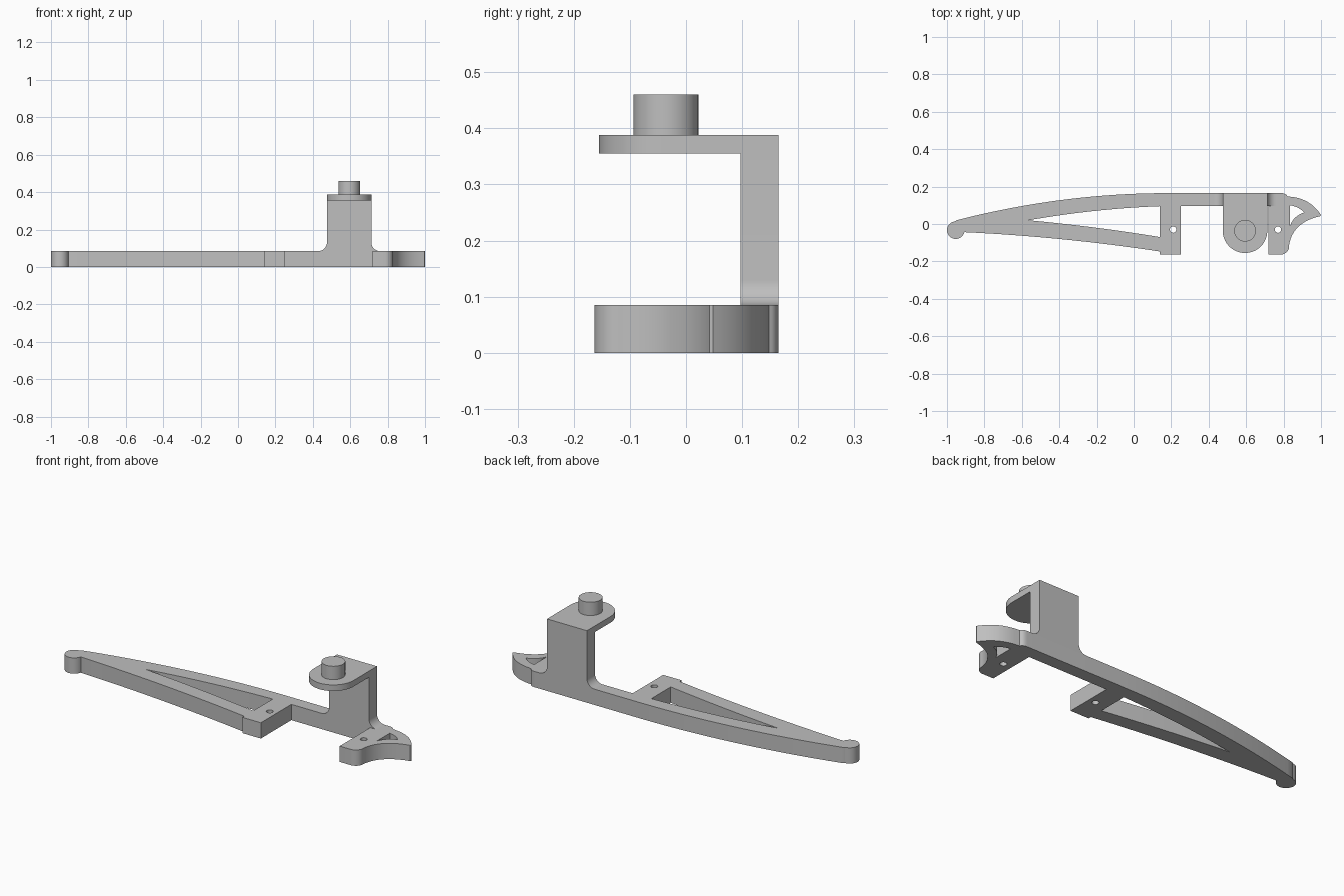
import bpy, bmesh
from math import cos, sin, pi, radians
from mathutils import Matrix

cube = bpy.data.objects.get("Cube")
if cube:
    bpy.data.objects.remove(cube, do_unlink=True)

grey = bpy.data.materials.new("plain grey")
grey.use_nodes = True
colour = (0.52, 0.52, 0.52, 1)
grey.diffuse_color = colour
for node in grey.node_tree.nodes:
    if node.type == 'BSDF_PRINCIPLED':
        node.inputs["Base Color"].default_value = colour


def arc(cx, cy, r, start, end, n=12):
    angles = [radians(start + (end - start) * i / n) for i in range(n + 1)]
    return [(cx + r * cos(a), cy + r * sin(a)) for a in angles]


def circle(cx, cy, r, n=40):
    return arc(cx, cy, r, 0, 360, n)[:-1]


def bend(a, mid, b, n=16):
    """Parabola from a to b that passes through mid."""
    ctrl = [2 * m - (p + q) / 2 for p, m, q in zip(a, mid, b)]
    pts = []
    for i in range(n + 1):
        t = i / n
        pts.append(tuple((1 - t) ** 2 * p + 2 * t * (1 - t) * c + t * t * q
                         for p, c, q in zip(a, ctrl, b)))
    return pts


def extrude(name, loops, height, matrix):
    """Solid from a closed outline and hole loops, rising from local z = 0."""
    curve = bpy.data.curves.new(name + "_profile", 'CURVE')
    curve.dimensions = '2D'
    curve.fill_mode = 'BOTH'
    curve.extrude = height / 2
    for loop in loops:
        spline = curve.splines.new('POLY')
        spline.points.add(len(loop) - 1)
        for point, (x, y) in zip(spline.points, loop):
            point.co = (x, y, 0, 1)
        spline.use_cyclic_u = True
    helper = bpy.data.objects.new(name + "_profile", curve)
    bpy.context.collection.objects.link(helper)
    graph = bpy.context.evaluated_depsgraph_get()
    mesh = bpy.data.meshes.new_from_object(helper.evaluated_get(graph))
    bpy.data.objects.remove(helper, do_unlink=True)

    bm = bmesh.new()
    bm.from_mesh(mesh)
    bmesh.ops.remove_doubles(bm, verts=bm.verts, dist=0.0002)
    bmesh.ops.translate(bm, verts=bm.verts, vec=(0, 0, height / 2))
    bmesh.ops.transform(bm, verts=bm.verts, matrix=matrix)
    bmesh.ops.recalc_face_normals(bm, faces=bm.faces)
    bm.to_mesh(mesh)
    bm.free()
    mesh.name = name
    mesh.materials.clear()
    mesh.materials.append(grey)
    obj = bpy.data.objects.new(name, mesh)
    bpy.context.collection.objects.link(obj)
    bpy.ops.object.select_all(action='DESELECT')
    obj.select_set(True)
    bpy.context.view_layer.objects.active = obj
    bpy.ops.object.shade_smooth_by_angle(angle=radians(30))
    return obj


def lift(z):
    return Matrix.Translation((0, 0, z))


BASE, BACK, INNER = 0.085, 0.165, 0.097
LEFT, RIGHT = 0.475, 0.713
PLATE_Z, TOP = 0.355, 0.388

# Flat lever frame: bulb, lower rib, front block, beam, end block, hooked tip
outline = arc(-0.953, -0.033, 0.047, 95, 348, 24)
outline += bend((-0.9, -0.044), (-0.38, -0.082), (0.14, -0.147))
outline += [(0.14, -0.163), (0.25, -0.163), (0.25, INNER),
            (0.72, INNER), (0.72, -0.163)]
outline += arc(0.785, -0.118, 0.045, -90, 0)
outline += bend((0.83, -0.11), (0.882, -0.012), (0.997, 0.042))
outline += bend((1.0, 0.048), (0.93, 0.117), (0.835, 0.146))
outline += bend((0.82, 0.148), (0.808, 0.161), (0.785, BACK), 6)
outline += bend((0.2, BACK), (-0.375, 0.13), (-0.95, 0.02), 28)

# Openings in the frame
long_window = bend((-0.565, 0.02), (-0.21, -0.019), (0.14, -0.07))
long_window += bend((0.14, 0.095), (-0.21, 0.07), (-0.565, 0.02))[:-1]
tip_window = bend((0.835, -0.01), (0.862, 0.034), (0.91, 0.062), 8)
tip_window += bend((0.91, 0.062), (0.876, 0.087), (0.835, 0.1), 8)[1:]
screw_holes = [circle(x, -0.03, 0.017, 24) for x in (0.21, 0.77)]
extrude("lever_frame", [outline, long_window, tip_window] + screw_holes, BASE, lift(0))

# Upright post with filleted foot
fillet = 0.045
post = arc(LEFT - fillet, BASE + fillet, fillet, -90, 0)
post += [(LEFT, TOP), (RIGHT, TOP)]
post += arc(RIGHT + fillet, BASE + fillet, fillet, 180, 270)
upright = Matrix.Translation((0, BACK, 0)) @ Matrix.Rotation(pi / 2, 4, 'X')
extrude("upright_post", [post], BACK - INNER, upright)

# Round-ended top plate and its pin
centre = (LEFT + RIGHT) / 2
plate = [(RIGHT, INNER), (LEFT, INNER)]
plate += arc(centre, -0.036, (RIGHT - LEFT) / 2, 180, 360, 32)
extrude("top_plate", [plate], TOP - PLATE_Z, lift(PLATE_Z))
extrude("pivot_pin", [circle(centre, -0.036, 0.058)], 0.072, lift(TOP))
